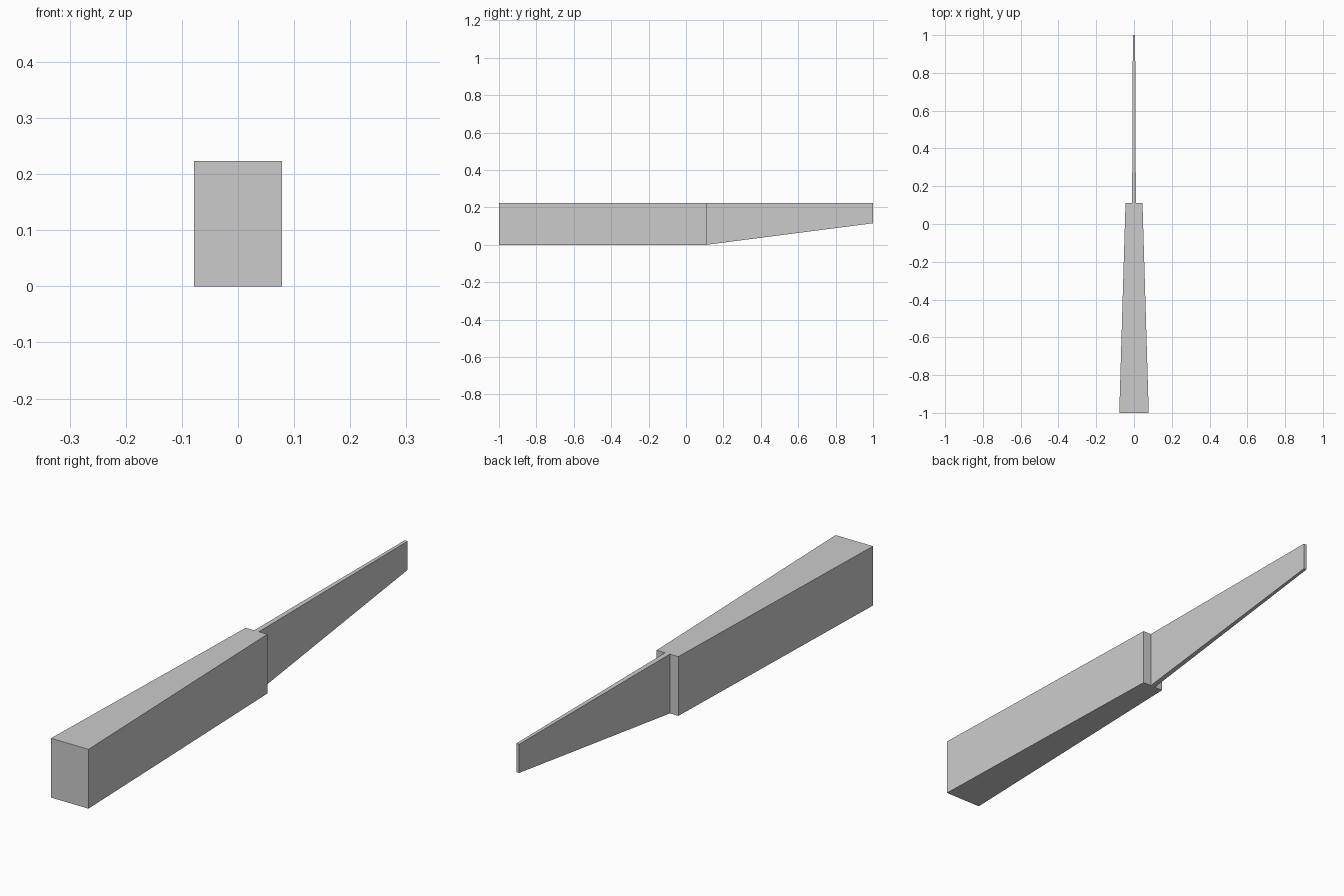
import bpy

# Remove the default cube
cube = bpy.data.objects.get("Cube")
if cube:
    bpy.data.objects.remove(cube, do_unlink=True)

grey = bpy.data.materials.new("plain grey")
grey.use_nodes = True
colour = (0.6, 0.6, 0.6, 1)
grey.diffuse_color = colour
grey.node_tree.nodes["Principled BSDF"].inputs["Base Color"].default_value = colour

TOP = 0.223


def tapered_box(name, front, back):
    """Box lofted between two ends, each given as (y, half width, bottom z)."""
    verts = []
    for y, half, bottom in (front, back):
        verts += [(-half, y, bottom), (half, y, bottom), (half, y, TOP), (-half, y, TOP)]
    sides = [(i, i + 4, (i + 1) % 4 + 4, (i + 1) % 4) for i in range(4)]
    mesh = bpy.data.meshes.new(name)
    mesh.from_pydata(verts, [], [(0, 1, 2, 3), (7, 6, 5, 4)] + sides)
    mesh.materials.append(grey)
    obj = bpy.data.objects.new(name, mesh)
    bpy.context.collection.objects.link(obj)
    return obj


# Thick handle narrowing to the back, then a thin blade rising to its tip
tapered_box("handle", (-1, 0.078, 0), (0.11, 0.045, 0))
tapered_box("blade", (0.11, 0.01, 0), (1, 0.006, 0.115))
